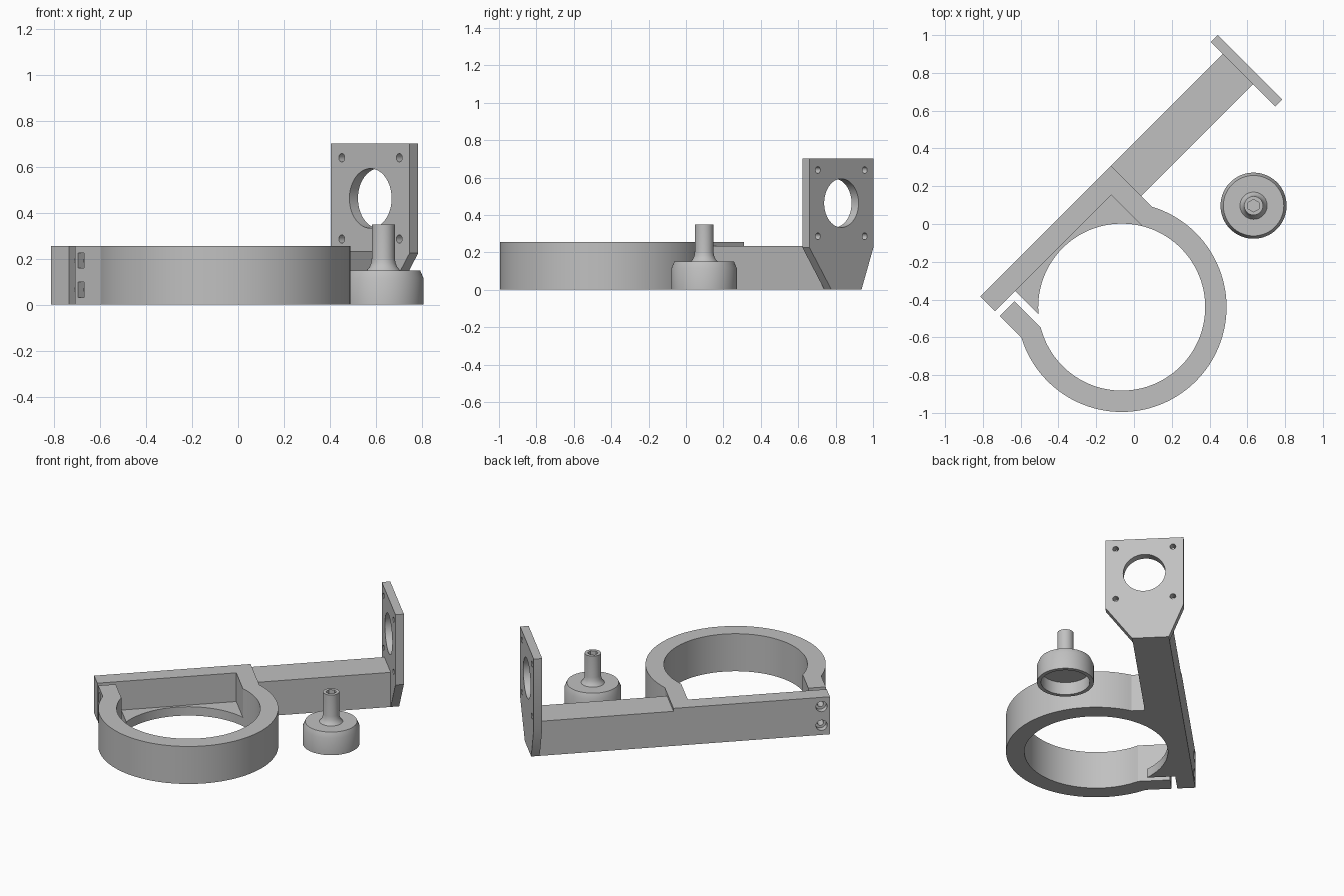
import bpy, bmesh, math
from mathutils import Matrix, Vector

if "Cube" in bpy.data.objects:
    bpy.data.objects.remove(bpy.data.objects["Cube"])

# Clamp frame: origin at ring centre, local x along the arm (45 degrees)
FRAME = Matrix.Translation((-0.065, -0.44, 0)) @ Matrix.Rotation(math.radians(45), 4, 'Z')
R_OUT, R_IN, H = 0.555, 0.442, 0.255
U, V_BAR, V_IN = 0.489, 0.57, 0.459

grey = bpy.data.materials.new("grey plastic")
grey.diffuse_color = (0.53, 0.53, 0.53, 1)
grey.use_nodes = True
grey.node_tree.nodes["Principled BSDF"].inputs["Base Color"].default_value = grey.diffuse_color


def make(name, bm, matrix):
    bmesh.ops.recalc_face_normals(bm, faces=bm.faces)
    mesh = bpy.data.meshes.new(name)
    bm.to_mesh(mesh)
    bm.free()
    mesh.materials.append(grey)
    ob = bpy.data.objects.new(name, mesh)
    bpy.context.collection.objects.link(ob)
    ob.matrix_world = matrix
    return ob


def prism(bm, pts, z0, z1):
    """Extrude a flat outline from z0 to z1."""
    face = bm.faces.new([bm.verts.new((x, y, z0)) for x, y in pts])
    ext = bmesh.ops.extrude_face_region(bm, geom=[face])
    top = [v for v in ext["geom"] if isinstance(v, bmesh.types.BMVert)]
    bmesh.ops.translate(bm, verts=top, vec=(0, 0, z1 - z0))


def extrusion(name, pts, z0, z1, matrix=FRAME):
    bm = bmesh.new()
    prism(bm, pts, z0, z1)
    return make(name, bm, matrix)


def arc(r, a0, a1, n):
    return [(r * math.cos(a0 + (a1 - a0) * i / n), r * math.sin(a0 + (a1 - a0) * i / n))
            for i in range(n + 1)]


def rod(bm, centre, axis, r, depth, n=32):
    rot = Vector((0, 0, 1)).rotation_difference(Vector(axis)).to_matrix().to_4x4()
    bmesh.ops.create_cone(bm, cap_ends=True, segments=n, radius1=r, radius2=r,
                          depth=depth, matrix=Matrix.Translation(centre) @ rot)


def cut(ob, bm):
    cutter = make(ob.name + "_cutter", bm, ob.matrix_world.copy())
    cutter.hide_render = True
    mod = ob.modifiers.new("cut", 'BOOLEAN')
    mod.operation, mod.solver, mod.object = 'DIFFERENCE', 'EXACT', cutter
    select(ob)
    bpy.ops.object.modifier_apply(modifier=mod.name)
    bpy.data.objects.remove(cutter)


def select(ob):
    bpy.context.view_layer.update()
    bpy.ops.object.select_all(action='DESELECT')
    ob.select_set(True)
    bpy.context.view_layer.objects.active = ob


def smooth(ob):
    select(ob)
    bpy.ops.object.shade_smooth_by_angle(angle=math.radians(25))


# Split clamp ring with straight back bar and clamp tab
ao = math.acos(U / R_OUT)
ai = math.acos(0.38 / R_IN)
outline = [(-U, V_IN), (-U, V_BAR), (U, V_BAR)]
outline += arc(R_OUT, ao, -math.pi - ao, 96)
outline += [(-U, 0.424), (-0.38, 0.424)]
outline += arc(R_IN, -math.pi - ai, ai, 96)
outline += [(0.38, V_IN)]
clamp = extrusion("clamp_ring", outline, 0, H)

# Bolt holes with counterbores, and nut slots in the tab
bm = bmesh.new()
for z in (0.065, 0.192):
    rod(bm, (-0.437, 0.45, z), (0, 1, 0), 0.019, 0.5)
cut(clamp, bm)
bm = bmesh.new()
for z in (0.065, 0.192):
    rod(bm, (-0.437, 0.57, z), (0, 1, 0), 0.035, 0.08)
    prism(bm, [(-0.55, 0.368), (-0.405, 0.368), (-0.405, 0.403), (-0.55, 0.403)],
          z - 0.033, z + 0.033)
cut(clamp, bm)
smooth(clamp)

# Thin floor between the ring bore and the back bar
af = math.pi - math.acos(0.339 / R_IN)
smooth(extrusion("pocket_floor",
                 [(-0.339, V_IN), (0.38, V_IN)] + arc(R_IN, ai, af, 48), 0, 0.06))

# Arm
extrusion("arm", [(U, 0.343), (1.326, 0.343), (1.326, V_BAR), (U, V_BAR)], 0, 0.235)

# Motor plate: profile drawn in (v, z), extruded along the arm
plate_frame = FRAME @ Matrix(((0, 0, 1, 0), (1, 0, 0, 0), (0, 1, 0, 0), (0, 0, 0, 1)))
plate = extrusion("motor_plate", [(0.343, 0), (V_BAR, 0), (0.66, 0.225), (0.66, 0.703),
                                  (0.177, 0.703), (0.177, 0.225)], 1.326, 1.379, plate_frame)
bm = bmesh.new()
rod(bm, (0.418, 0.463, 1.35), (0, 0, 1), 0.13, 0.2, 64)
for sx in (-1, 1):
    for sz in (-1, 1):
        rod(bm, (0.418 + sx * 0.177, 0.463 + sz * 0.177, 1.35), (0, 0, 1), 0.018, 0.2, 24)
cut(plate, bm)
smooth(plate)

# Knob: lathed cup with flared stem, open below
profile = [(0, 0.085), (0.15, 0.085), (0.15, 0), (0.175, 0), (0.175, 0.115), (0.16, 0.15),
           (0.072, 0.15), (0.06, 0.165), (0.053, 0.182), (0.05, 0.205), (0.05, 0.35), (0, 0.35)]
bm = bmesh.new()
verts = [bm.verts.new((r, 0, z)) for r, z in profile]
edges = [bm.edges.new(p) for p in zip(verts, verts[1:])]
bmesh.ops.spin(bm, geom=verts + edges, cent=(0, 0, 0), axis=(0, 0, 1),
               angle=2 * math.pi, steps=64, use_duplicate=False)
bmesh.ops.remove_doubles(bm, verts=bm.verts, dist=1e-5)
knob = make("knob", bm, Matrix.Translation((0.633, 0.097, 0)))

# Hexagonal socket in the stem
bm = bmesh.new()
rod(bm, (0, 0, 0.32), (0, 0, 1), 0.033, 0.2, 6)
cut(knob, bm)
smooth(knob)
